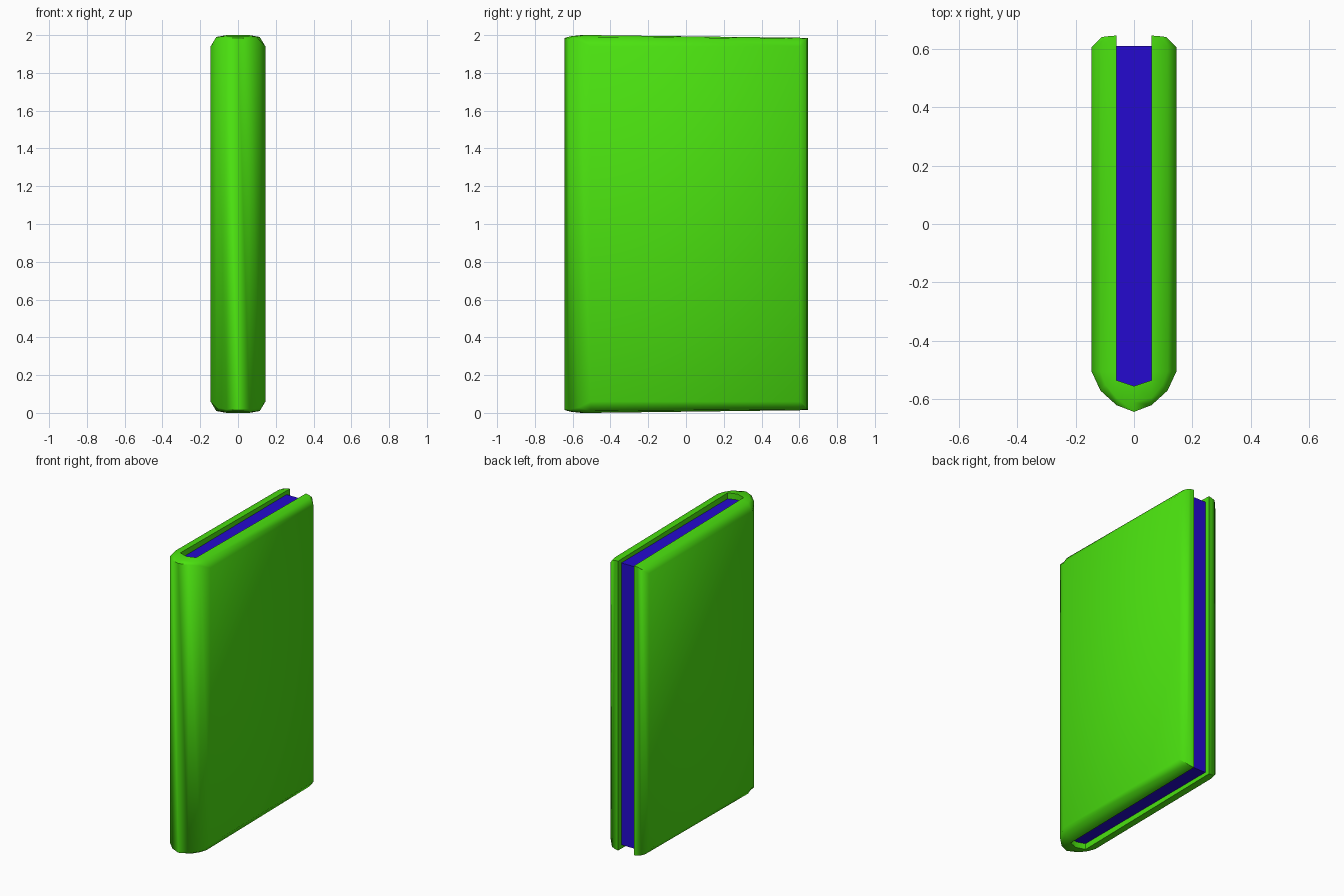
import bpy, bmesh, math

if "Cube" in bpy.data.objects:
    bpy.data.objects.remove(bpy.data.objects["Cube"])


def material(name, rgb):
    m = bpy.data.materials.new(name)
    m.diffuse_color = (*rgb, 1)
    m.use_nodes = True
    m.node_tree.nodes["Principled BSDF"].inputs["Base Color"].default_value = m.diffuse_color
    return m


def add_loft(name, rings, mat, smooth=False):
    """Skin closed rings of equal length and cap both ends."""
    bm = bmesh.new()
    loops = [[bm.verts.new(p) for p in ring] for ring in rings]
    n = len(loops[0])
    for a, b in zip(loops, loops[1:]):
        for i in range(n):
            j = (i + 1) % n
            bm.faces.new((a[i], a[j], b[j], b[i]))
    bm.faces.new(loops[0])
    bm.faces.new(loops[-1])
    bmesh.ops.recalc_face_normals(bm, faces=bm.faces)
    mesh = bpy.data.meshes.new(name)
    bm.to_mesh(mesh)
    bm.free()
    mesh.materials.append(mat)
    obj = bpy.data.objects.new(name, mesh)
    bpy.context.collection.objects.link(obj)
    if smooth:
        bpy.ops.object.select_all(action='DESELECT')
        obj.select_set(True)
        bpy.context.view_layer.objects.active = obj
        bpy.ops.object.shade_smooth_by_angle(angle=math.radians(62))
    return obj


green = material("cover_green", (0.07, 0.76, 0.005))
blue = material("page_blue", (0.018, 0.003, 0.62))

# Cover: stations from spine to fore edge, each inner, middle, outer (x, y, half height)
stations = [
    ((0, -.555, 1), (0, -.61, .994), (0, -.643, .985)),
    ((.06, -.535, 1), (.06, -.595, .994), (.06, -.62, .982)),
    ((.06, -.525, 1), (.098, -.55, .991), (.115, -.57, .972)),
    ((.06, -.505, 1), (.115, -.505, .99), (.145, -.505, .94)),
    ((.06, .605, .986), (.115, .605, .98), (.145, .605, .94)),
    ((.06, .645, .985), (.085, .643, .983), (.11, .64, .975)),
]


def cover_ring(station, side):
    top = [(side * x, y, 1 + h) for x, y, h in station]
    bottom = [(side * x, y, 1 - h) for x, y, h in reversed(station)]
    return top + bottom


rings = [cover_ring(s, -1) for s in reversed(stations[1:])]
rings += [cover_ring(s, 1) for s in stations]
add_loft("cover", rings, green, smooth=True)

# Page block, slightly pointed where it meets the spine
outline = [(-.06, .61), (-.06, -.535), (0, -.555), (.06, -.535), (.06, .61)]
add_loft("pages", [[(x, y, z) for x, y in outline] for z in (.04, 1.96)], blue)
